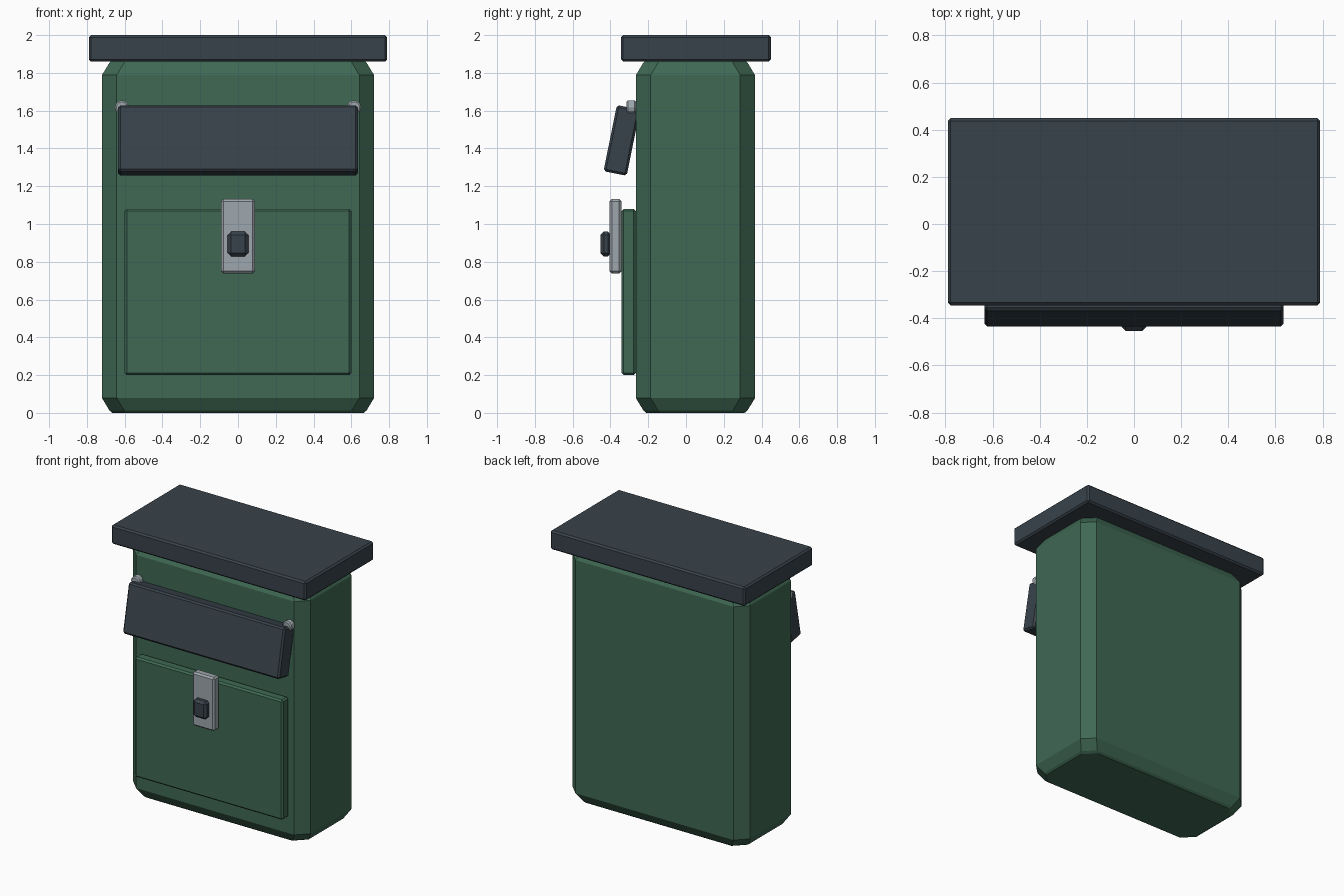
import bpy, bmesh, math
from mathutils import Matrix

if "Cube" in bpy.data.objects:
    bpy.data.objects.remove(bpy.data.objects["Cube"], do_unlink=True)


def material(name, rgb):
    m = bpy.data.materials.new(name)
    m.use_nodes = True
    m.diffuse_color = (*rgb, 1)
    m.node_tree.nodes["Principled BSDF"].inputs["Base Color"].default_value = (*rgb, 1)
    return m


GREEN = material("green paint", (0.05, 0.14, 0.088))
DARK = material("dark slate", (0.04, 0.055, 0.07))
STEEL = material("pale steel", (0.34, 0.39, 0.42))


def finish(name, bm, mat, bevel=0):
    bmesh.ops.recalc_face_normals(bm, faces=bm.faces)
    mesh = bpy.data.meshes.new(name)
    bm.to_mesh(mesh)
    bm.free()
    mesh.materials.append(mat)
    ob = bpy.data.objects.new(name, mesh)
    bpy.context.collection.objects.link(ob)
    if bevel:
        mod = ob.modifiers.new("edge bevel", "BEVEL")
        mod.width = bevel
        mod.segments = 1
        mod.limit_method = "ANGLE"
        mod.angle_limit = math.radians(50)
    return ob


def box(name, x, y, z, mat, bevel):
    """Bevelled box from its (low, high) extents on each axis."""
    bm = bmesh.new()
    bmesh.ops.create_cube(bm, size=1)
    spans = (x, y, z)
    bmesh.ops.scale(bm, vec=[b - a for a, b in spans], verts=bm.verts)
    ob = finish(name, bm, mat, bevel)
    ob.location = [(a + b) / 2 for a, b in spans]
    return ob


# Body: octagonal rings, tapering in at the bottom and top
HALF_X, HALF_Y, MID_Y, CUT, TOP = 0.72, 0.315, 0.05, 0.078, 1.867
taper = [(0, 0.055), (0.012, 0.04), (0.078, 0)]
levels = taper + [(TOP - z, inset) for z, inset in reversed(taper)]
bm = bmesh.new()
rings = []
for z, inset in levels:
    a, b = HALF_X - inset, HALF_Y - inset
    quarter = [(a, b - CUT), (a - CUT, b)]
    outline = (quarter + [(-x, y) for x, y in reversed(quarter)]
               + [(-x, -y) for x, y in quarter]
               + [(x, -y) for x, y in reversed(quarter)])
    rings.append([bm.verts.new((x, y + MID_Y, z)) for x, y in outline])
for low, high in zip(rings, rings[1:]):
    for i in range(len(low)):
        j = (i + 1) % len(low)
        bm.faces.new((low[i], low[j], high[j], high[i]))
bm.faces.new(rings[0])
bm.faces.new(rings[-1])
finish("body", bm, GREEN)

# Lid, door, latch
box("lid", (-0.79, 0.79), (-0.345, 0.45), (1.86, 2), DARK, 0.012)
box("door", (-0.6, 0.6), (-0.342, -0.265), (0.2, 1.08), GREEN, 0.012)
box("latch_plate", (-0.09, 0.09), (-0.405, -0.342), (0.738, 1.132), STEEL, 0.012)
box("latch_button", (-0.055, 0.055), (-0.453, -0.395), (0.828, 0.96), DARK, 0.018)

# Tilted drop flap
flap = box("drop_flap", (-0.635, 0.635), (-0.4025, -0.2775), (1.264, 1.621), DARK, 0.012)
flap.rotation_euler.x = -0.2

# Hinge knuckles at the upper flap corners
for side, x in (("left", 0.615), ("right", -0.615)):
    bm = bmesh.new()
    bmesh.ops.create_cone(bm, cap_ends=True, segments=12, radius1=0.037,
                          radius2=0.037, depth=0.05,
                          matrix=Matrix.Rotation(math.pi / 2, 4, "X"))
    hinge = finish(side + "_hinge", bm, STEEL, 0.008)
    hinge.location = (x, -0.29, 1.618)
